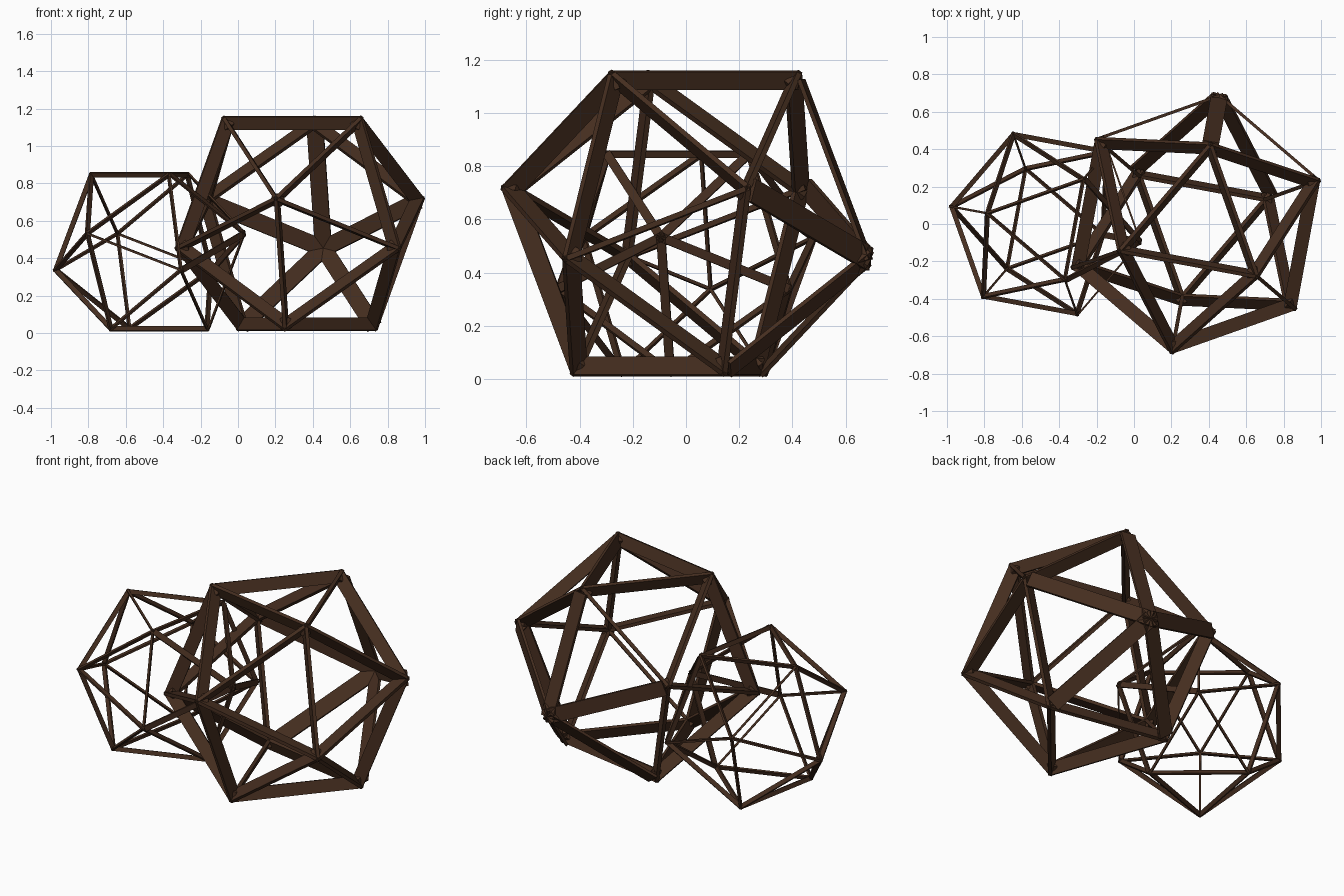
import bpy, bmesh, math
from mathutils import Vector
from itertools import combinations

if "Cube" in bpy.data.objects:
    bpy.data.objects.remove(bpy.data.objects["Cube"])

mat = bpy.data.materials.new("dark_brown")
mat.diffuse_color = (0.06, 0.027, 0.014, 1)
mat.use_nodes = True
mat.node_tree.nodes["Principled BSDF"].inputs["Base Color"].default_value = mat.diffuse_color


def icosahedron(edge, turn):
    """Corners of an icosahedron resting on a face: four layers of three."""
    layers = [(0.5774, 0.7558, 0), (0.9342, 0.1784, 60),
              (0.9342, -0.1784, 0), (0.5774, -0.7558, 60)]
    pts = []
    for r, z, off in layers:
        for k in range(3):
            a = math.radians(turn + off + 120 * k)
            pts.append(Vector((r * math.cos(a), r * math.sin(a), z)) * edge)
    return pts


def plank(bm, a, b, side, inward, width, depth):
    """Box along a-b: centred sideways, hanging inward from the edge line."""
    ring = [(-1, 0), (1, 0), (1, 1), (-1, 1)]
    ends = [[bm.verts.new(p + side * (s * width / 2) + inward * (d * depth))
             for s, d in ring] for p in (a, b)]
    bm.faces.new(ends[0])
    bm.faces.new(ends[1][::-1])
    for i in range(4):
        j = (i + 1) % 4
        bm.faces.new((ends[0][j], ends[0][i], ends[1][i], ends[1][j]))


def frame(name, centre, edge, turn, hub, thin, deep, hub_width):
    pts = icosahedron(edge, turn)
    bm = bmesh.new()
    for i, j in combinations(range(12), 2):
        a, b = pts[i], pts[j]
        if (a - b).length > edge * 1.1:
            continue
        inward = -(a + b).normalized()
        along = (b - a).normalized()
        side = along.cross(inward)
        # planks lie flat around the hub corner and stand on edge elsewhere
        if hub in (i, j):
            # the far end stops just short of its corner
            if i == hub:
                b = b - along * hub_width * 0.35
            else:
                a = a + along * hub_width * 0.35
            plank(bm, a, b, side, inward, hub_width, thin * 0.8)
        else:
            plank(bm, a, b, side, inward, thin, deep)
    bmesh.ops.recalc_face_normals(bm, faces=bm.faces)
    me = bpy.data.meshes.new(name)
    bm.to_mesh(me)
    bm.free()
    me.materials.append(mat)
    ob = bpy.data.objects.new(name, me)
    ob.location = centre
    bpy.context.collection.objects.link(ob)


# large frame: hub at the back; small frame: hub towards the large one
frame("large_frame", (0.33, 0, 0.585), 0.757, 79.5, 6, 0.02, 0.072, 0.09)
frame("small_frame", (-0.475, 0, 0.434), 0.56, 169.5, 4, 0.012, 0.026, 0.034)
